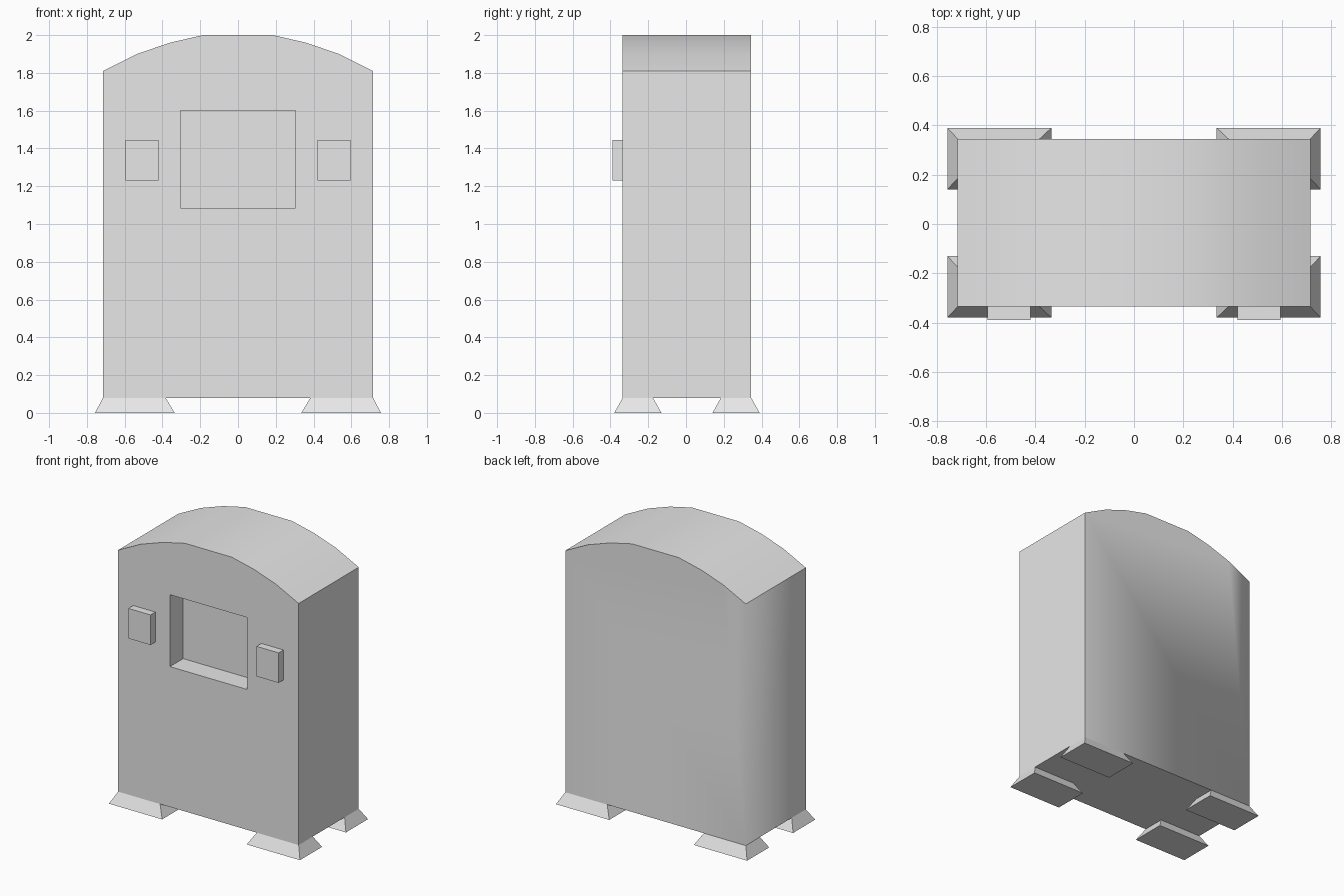
import bpy
import bmesh
import math
from mathutils import Vector

cube = bpy.data.objects.get("Cube")
if cube:
    bpy.data.objects.remove(cube, do_unlink=True)

grey = bpy.data.materials.new("light_grey")
grey.use_nodes = True
grey.diffuse_color = (0.8, 0.8, 0.8, 1)
grey.node_tree.nodes["Principled BSDF"].inputs["Base Color"].default_value = (0.8, 0.8, 0.8, 1)

FRONT, BACK = -0.335, 0.345
HALF_W, BASE_Z = 0.715, 0.08


def finish(bm, name):
    bmesh.ops.recalc_face_normals(bm, faces=bm.faces)
    mesh = bpy.data.meshes.new(name)
    bm.to_mesh(mesh)
    bm.free()
    mesh.materials.append(grey)
    obj = bpy.data.objects.new(name, mesh)
    bpy.context.collection.objects.link(obj)
    return obj


def ring(bm, points, y):
    return [bm.verts.new((x, y, z)) for x, z in points]


def loop_edges(bm, verts):
    return [bm.edges.new((a, b)) for a, b in zip(verts, verts[1:] + verts[:1])]


def walls(bm, a, b):
    n = len(a)
    for i in range(n):
        j = (i + 1) % n
        bm.faces.new((a[i], a[j], b[j], b[i]))


def frustum(name, bottom, top, z0, z1):
    """Box whose two ends are (x0, x1, y0, y1) rectangles."""
    bm = bmesh.new()
    ends = []
    for (x0, x1, y0, y1), z in ((bottom, z0), (top, z1)):
        ends.append([bm.verts.new((x, y, z)) for x, y in
                     ((x0, y0), (x1, y0), (x1, y1), (x0, y1))])
        bm.faces.new(ends[-1])
    walls(bm, *ends)
    return finish(bm, name)


# Arched body with a recessed front panel
arch = [(HALF_W, 1.81), (0.535, 1.9), (0.36, 1.96), (0.185, 2.0)]
outline = [(HALF_W, BASE_Z)] + arch + [(-x, z) for x, z in reversed(arch)] + [(-HALF_W, BASE_Z)]
panel = [(-0.305, 1.085), (0.305, 1.085), (0.305, 1.6), (-0.305, 1.6)]

bm = bmesh.new()
front, back = ring(bm, outline, FRONT), ring(bm, outline, BACK)
rim, floor = ring(bm, panel, FRONT), ring(bm, panel, FRONT + 0.15)
edges = loop_edges(bm, front) + loop_edges(bm, rim)
bmesh.ops.triangle_fill(bm, edges=edges, use_beauty=True, normal=Vector((0, -1, 0)))
walls(bm, front, back)
walls(bm, rim, floor)
bm.faces.new(back)
bm.faces.new(floor)
bmesh.ops.recalc_face_normals(bm, faces=bm.faces)

# Smooth arch and one soft rear corner, all other corners crisp
for face in bm.faces:
    face.smooth = True
for edge in bm.edges:
    soft_corner = all(v.co.x < -0.7 and v.co.y > 0.3 for v in edge.verts)
    edge.smooth = soft_corner or edge.calc_face_angle(0) < math.radians(25)
finish(bm, "body")

# Raised blocks beside the panel, and flared feet at the corners
for side, sx in (("left", 1), ("right", -1)):
    x0, x1 = sorted((0.42 * sx, 0.595 * sx))
    block = (x0, x1, -0.39, FRONT)
    frustum(side + "_front_block", block, block, 1.23, 1.445)

    for end, sy in (("front", -1), ("back", 1)):
        bx, tx = sorted((0.335 * sx, 0.757 * sx)), sorted((0.383 * sx, HALF_W * sx))
        by = sorted((0.005 + 0.135 * sy, 0.005 + 0.385 * sy))
        ty = sorted((0.005 + 0.18 * sy, 0.005 + 0.34 * sy))
        frustum(f"{end}_{side}_foot", (*bx, *by), (*tx, *ty), 0, BASE_Z)
